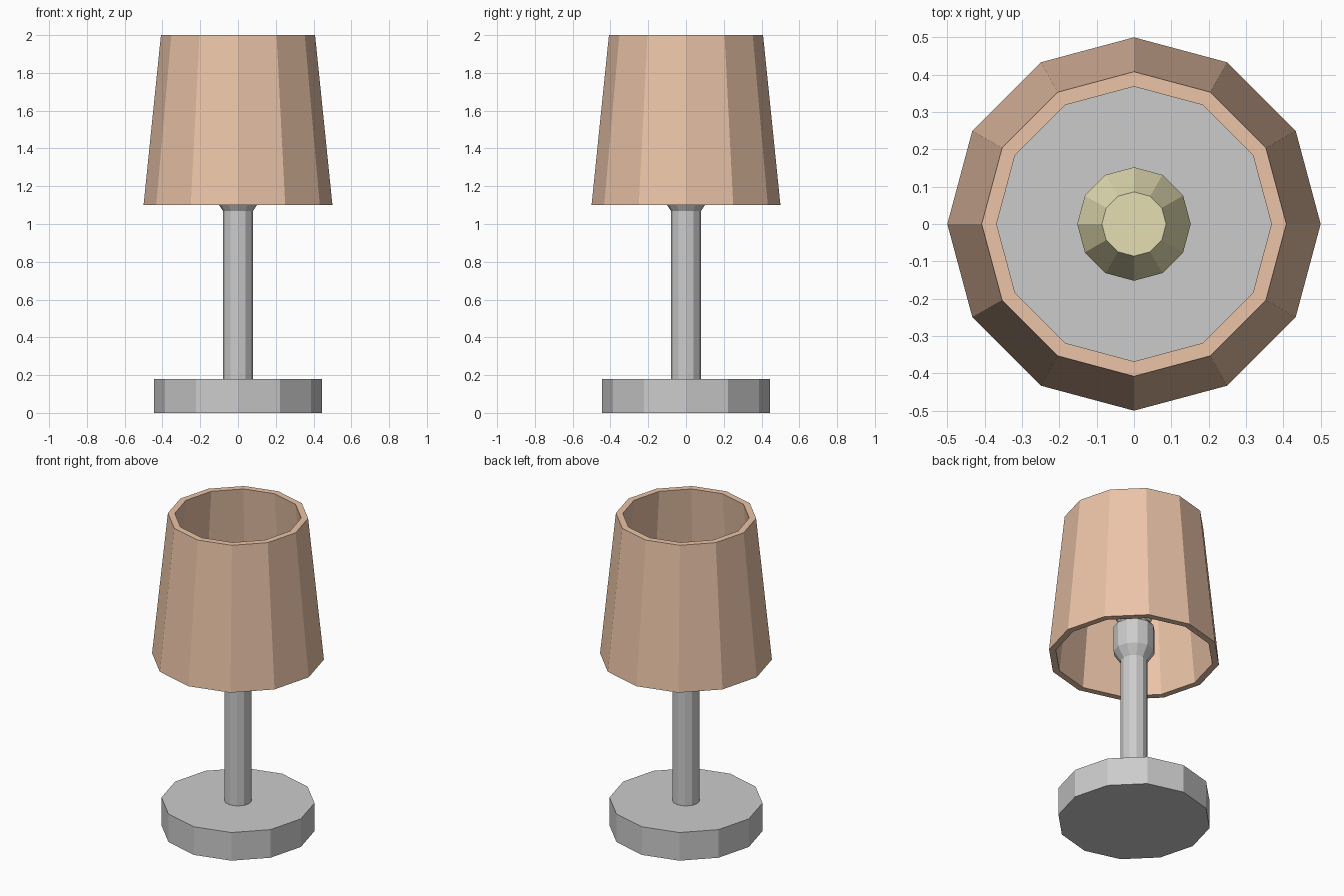
import bpy, bmesh, math

if "Cube" in bpy.data.objects:
    bpy.data.objects.remove(bpy.data.objects["Cube"])

SIDES = 12


def lathe(name, profile, color=None, loop=False):
    """Revolve (radius, z) points in flat facets; loop joins last ring to first, otherwise ends are capped."""
    bm = bmesh.new()
    rings = []
    for r, z in profile:
        rings.append([bm.verts.new((r * math.cos(2 * math.pi * i / SIDES),
                                    r * math.sin(2 * math.pi * i / SIDES), z))
                      for i in range(SIDES)])
    pairs = list(zip(rings, rings[1:]))
    if loop:
        pairs.append((rings[-1], rings[0]))
    else:
        bm.faces.new(rings[0])
        bm.faces.new(rings[-1])
    for a, b in pairs:
        for i in range(SIDES):
            j = (i + 1) % SIDES
            bm.faces.new((a[i], a[j], b[j], b[i]))
    bmesh.ops.recalc_face_normals(bm, faces=bm.faces)
    mesh = bpy.data.meshes.new(name)
    bm.to_mesh(mesh)
    bm.free()
    obj = bpy.data.objects.new(name, mesh)
    bpy.context.collection.objects.link(obj)
    if color:
        mat = bpy.data.materials.new(name + "_color")
        mat.diffuse_color = (*color, 1)
        mat.use_nodes = True
        mat.node_tree.nodes["Principled BSDF"].inputs["Base Color"].default_value = mat.diffuse_color
        mesh.materials.append(mat)
    return obj


# Heavy foot and upright
lathe("base", [(0.445, 0), (0.445, 0.18)])
lathe("stem", [(0.08, 0.18), (0.08, 1.07)])

# Bulb holder with chamfered ends
lathe("socket", [(0.08, 1.07), (0.12, 1.13), (0.12, 1.29), (0.095, 1.32)])

# Bulb: narrow neck, wide middle, flat top
lathe("bulb", [(0.088, 1.32), (0.152, 1.46), (0.086, 1.61)], (0.78, 0.73, 0.45))

# Open tapered shade with wall thickness
lathe("shade", [(0.5, 1.10), (0.408, 2.0), (0.368, 2.0), (0.46, 1.10)],
      (0.83, 0.55, 0.39), loop=True)
